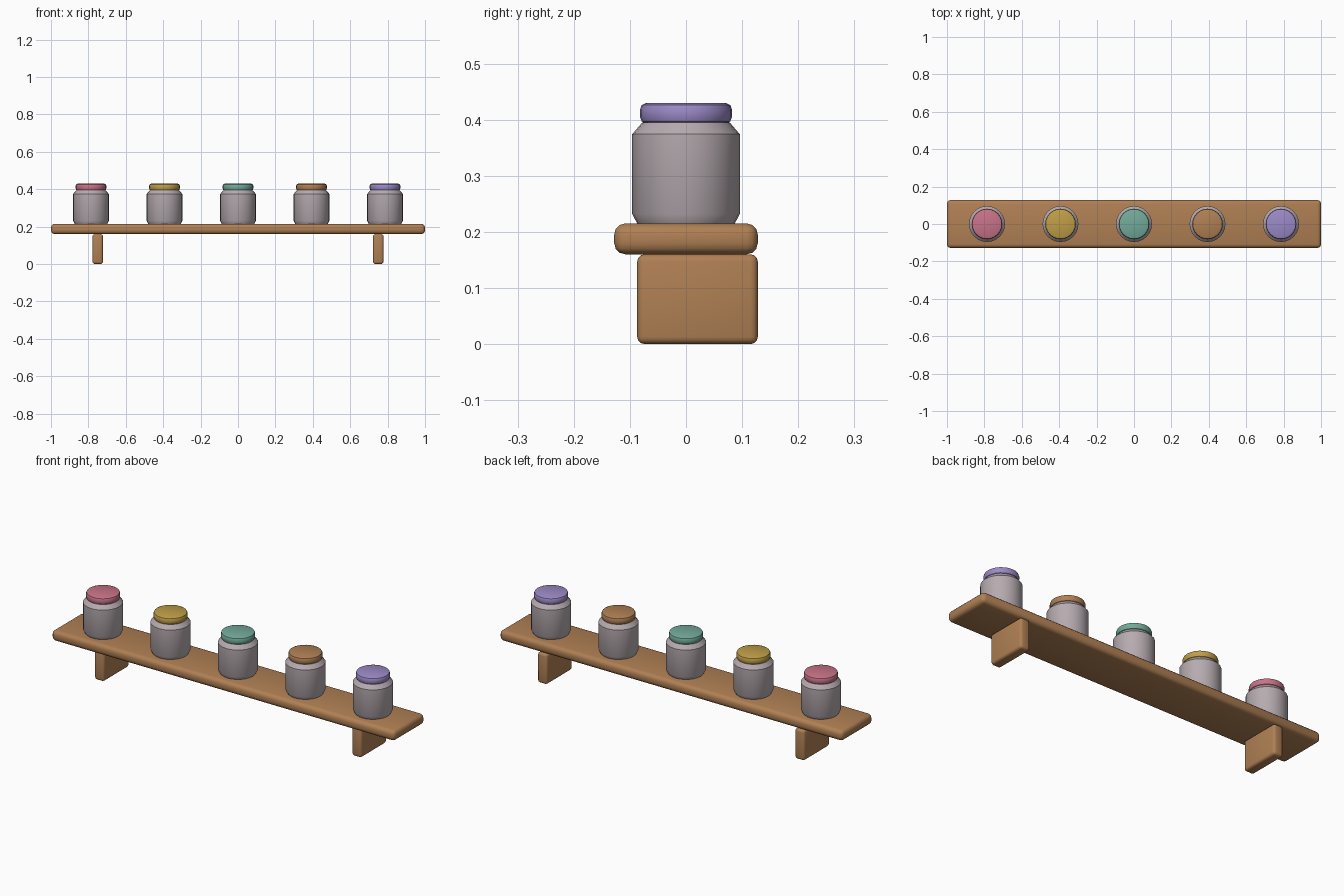
import bpy, bmesh, math

cube = bpy.data.objects.get("Cube")
if cube:
    bpy.data.objects.remove(cube, do_unlink=True)


def linear(c):
    c /= 255
    return c / 12.92 if c <= 0.04045 else ((c + 0.055) / 1.055) ** 2.4


def material(name, r, g, b):
    m = bpy.data.materials.new(name)
    m.use_nodes = True
    colour = (linear(r), linear(g), linear(b), 1)
    m.diffuse_color = colour
    m.node_tree.nodes["Principled BSDF"].inputs["Base Color"].default_value = colour
    return m


wood = material("warm_wood", 176, 128, 84)
glass = material("grey_glass", 182, 171, 176)
lid_colours = {
    "pink": material("pink", 200, 115, 136),
    "yellow": material("mustard_yellow", 192, 158, 72),
    "green": material("sea_green", 115, 170, 153),
    "brown": wood,
    "purple": material("soft_purple", 155, 138, 198),
}


def finish(obj, mat, angle=40):
    obj.data.materials.append(mat)
    bpy.ops.object.select_all(action="DESELECT")
    obj.select_set(True)
    bpy.context.view_layer.objects.active = obj
    bpy.ops.object.shade_smooth_by_angle(angle=math.radians(angle))


def board(name, low, high, bevel):
    """Box between two corners with rounded edges."""
    bpy.ops.mesh.primitive_cube_add(
        size=1, location=[(a + b) / 2 for a, b in zip(low, high)])
    obj = bpy.context.object
    obj.name = name
    obj.scale = [b - a for a, b in zip(low, high)]
    bpy.ops.object.transform_apply(location=False, rotation=False, scale=True)
    mod = obj.modifiers.new("rounded_edges", "BEVEL")
    mod.width = bevel
    mod.segments = 3
    bpy.ops.object.modifier_apply(modifier=mod.name)
    finish(obj, wood)


def turned(name, x, profile, mat, sides=24):
    """Closed solid of revolution from (radius, height) points."""
    bm = bmesh.new()
    rings = []
    for r, z in profile:
        rings.append([bm.verts.new((r * math.cos(t), r * math.sin(t), z))
                      for t in (2 * math.pi * i / sides for i in range(sides))])
    for low, high in zip(rings, rings[1:]):
        for i in range(sides):
            j = (i + 1) % sides
            bm.faces.new((low[i], low[j], high[j], high[i]))
    bm.faces.new(rings[0][::-1])
    bm.faces.new(rings[-1])
    mesh = bpy.data.meshes.new(name)
    bm.to_mesh(mesh)
    bm.free()
    obj = bpy.data.objects.new(name, mesh)
    obj.location.x = x
    bpy.context.collection.objects.link(obj)
    finish(obj, mat, 35)


# Shelf board and its two brackets, flush with the back
board("shelf_board", (-1, -0.128, 0.16), (1, 0.128, 0.215), 0.02)
for side, x in (("right", -0.75), ("left", 0.75)):
    board(side + "_bracket", (x - 0.028, -0.087, 0), (x + 0.028, 0.128, 0.16), 0.013)

# Row of jars with coloured lids
jar_profile = [(0.087, 0.215), (0.096, 0.232), (0.096, 0.374), (0.078, 0.395)]
lid_profile = [(0.073, 0.393), (0.079, 0.397), (0.082, 0.405),
               (0.082, 0.418), (0.079, 0.426), (0.07, 0.43)]
for i, (colour, mat) in enumerate(lid_colours.items()):
    x = (i - 2) * 0.393
    turned(colour + "_jar_body", x, jar_profile, glass)
    turned(colour + "_jar_lid", x, lid_profile, mat)
